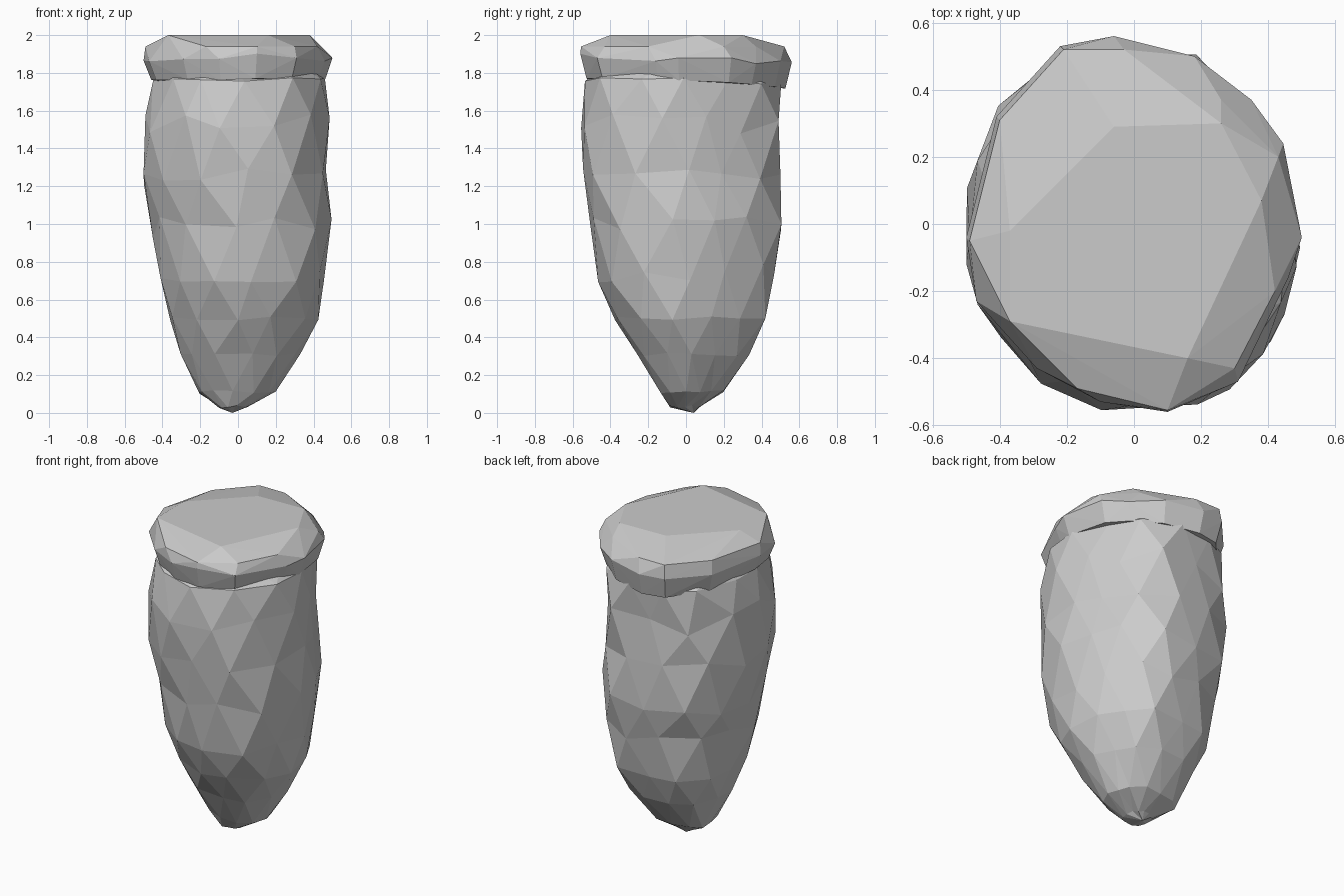
import bpy, bmesh, math, random

if "Cube" in bpy.data.objects:
    bpy.data.objects.remove(bpy.data.objects["Cube"])

random.seed(7)

# Plan outlines (x, y), anticlockwise
BODY = [(.49, -.06), (.43, .12), (.35, .30), (.225, .505), (.0, .5), (-.30, .45), (-.45, .28),
        (-.48, .0), (-.46, -.22), (-.29, -.44), (-.1, -.54), (.16, -.54), (.32, -.46), (.43, -.32)]
CAP = [(.5, -.04), (.445, .24), (.35, .37), (.18, .5), (-.06, .56), (-.22, .53),
       (-.41, .32), (-.5, -.04), (-.47, -.23), (-.29, -.43), (-.1, -.53), (.1, -.56), (.31, -.47), (.46, -.16)]

# Body levels: z, xmin, xmax, ymin, ymax
LEVELS = [(.035, -.10, .05, -.09, .08), (.11, -.21, .20, -.14, .20), (.31, -.305, .33, -.26, .335),
          (.50, -.36, .425, -.375, .42), (.73, -.41, .455, -.465, .465), (.98, -.45, .495, -.505, .505),
          (1.26, -.50, .465, -.545, .50), (1.52, -.49, .485, -.555, .49), (1.765, -.45, .46, -.535, .505),
          (1.84, -.36, .38, -.41, .40)]


def radius(outline, a):
    """Distance from the centre to the outline along angle a."""
    dx, dy = math.cos(a), math.sin(a)
    best = 0
    for (x1, y1), (x2, y2) in zip(outline, outline[1:] + outline[:1]):
        ex, ey = x2 - x1, y2 - y1
        den = dx * ey - dy * ex
        if abs(den) < 1e-9:
            continue
        t = (x1 * ey - y1 * ex) / den
        u = (x1 * dy - y1 * dx) / den
        if t > 0 and -1e-6 <= u <= 1 + 1e-6:
            best = max(best, t)
    return best


def fit(vals, lo, hi):
    """Stretch values so they span lo..hi exactly."""
    a, b = min(vals), max(vals)
    return [lo + (v - a) / (b - a) * (hi - lo) for v in vals]


def finish(bm, name):
    bmesh.ops.recalc_face_normals(bm, faces=bm.faces)
    me = bpy.data.meshes.new(name)
    bm.to_mesh(me)
    bm.free()
    ob = bpy.data.objects.new(name, me)
    bpy.context.collection.objects.link(ob)


# Tapered body: staggered rings joined by triangles, tucked in under the cap
bm = bmesh.new()
N = 13
rings = []
for k, (z, x0, x1, y0, y1) in enumerate(LEVELS):
    pts = []
    for i in range(N):
        a = math.tau * (i + .5 * (k % 2) + random.uniform(-.15, .15)) / N
        r = radius(BODY, a) * random.uniform(.985, 1.015)
        pts.append((r * math.cos(a), r * math.sin(a)))
    xs = fit([p[0] for p in pts], x0, x1)
    ys = fit([p[1] for p in pts], y0, y1)
    dz = .06 if 4 <= k <= 7 else .01
    rings.append([bm.verts.new((x, y, z - (.04 * max(y, 0) if k == 8 else 0) + random.uniform(-dz, dz)))
                  for x, y in zip(xs, ys)])
for k in range(len(rings) - 1):
    lo, hi = rings[k], rings[k + 1]
    for i in range(N):
        j = (i + 1) % N
        if k % 2 == 0:
            bm.faces.new((lo[i], lo[j], hi[i]))
            bm.faces.new((lo[j], hi[j], hi[i]))
        else:
            bm.faces.new((lo[i], lo[j], hi[j]))
            bm.faces.new((lo[i], hi[j], hi[i]))
tip = bm.verts.new((-.03, .04, 0))
for i in range(N):
    bm.faces.new((rings[0][(i + 1) % N], rings[0][i], tip))
bm.faces.new(rings[-1])
finish(bm, "tapered_body")

# Overhanging cap: hull of a lower lip, a widest rim and upper rims
bm = bmesh.new()
for x, y in CAP:
    bm.verts.new((x, y, 1.87 - .04 * y + random.uniform(-.02, .02)))
for x, y in CAP:
    bm.verts.new((x * .92, y * .94, 1.76 - .08 * max(y, 0) + random.uniform(0, .01)))
for x, y in [(-.49, -.05), (-.4, .31), (-.21, .52), (-.03, .52), (.26, .37), (.43, .2),
             (.42, -.2), (.3, -.43), (.1, -.555), (-.17, -.49), (-.39, -.29)]:
    bm.verts.new((x, y, 1.94))
for x, y in [(-.37, -.29), (.16, -.4), (.38, .07), (.26, .30), (-.06, .29), (-.37, -.02)]:
    bm.verts.new((x, y, 2))
bmesh.ops.convex_hull(bm, input=bm.verts)
loose = [v for v in bm.verts if not v.link_faces]
bmesh.ops.delete(bm, geom=loose, context='VERTS')
finish(bm, "overhanging_cap")
